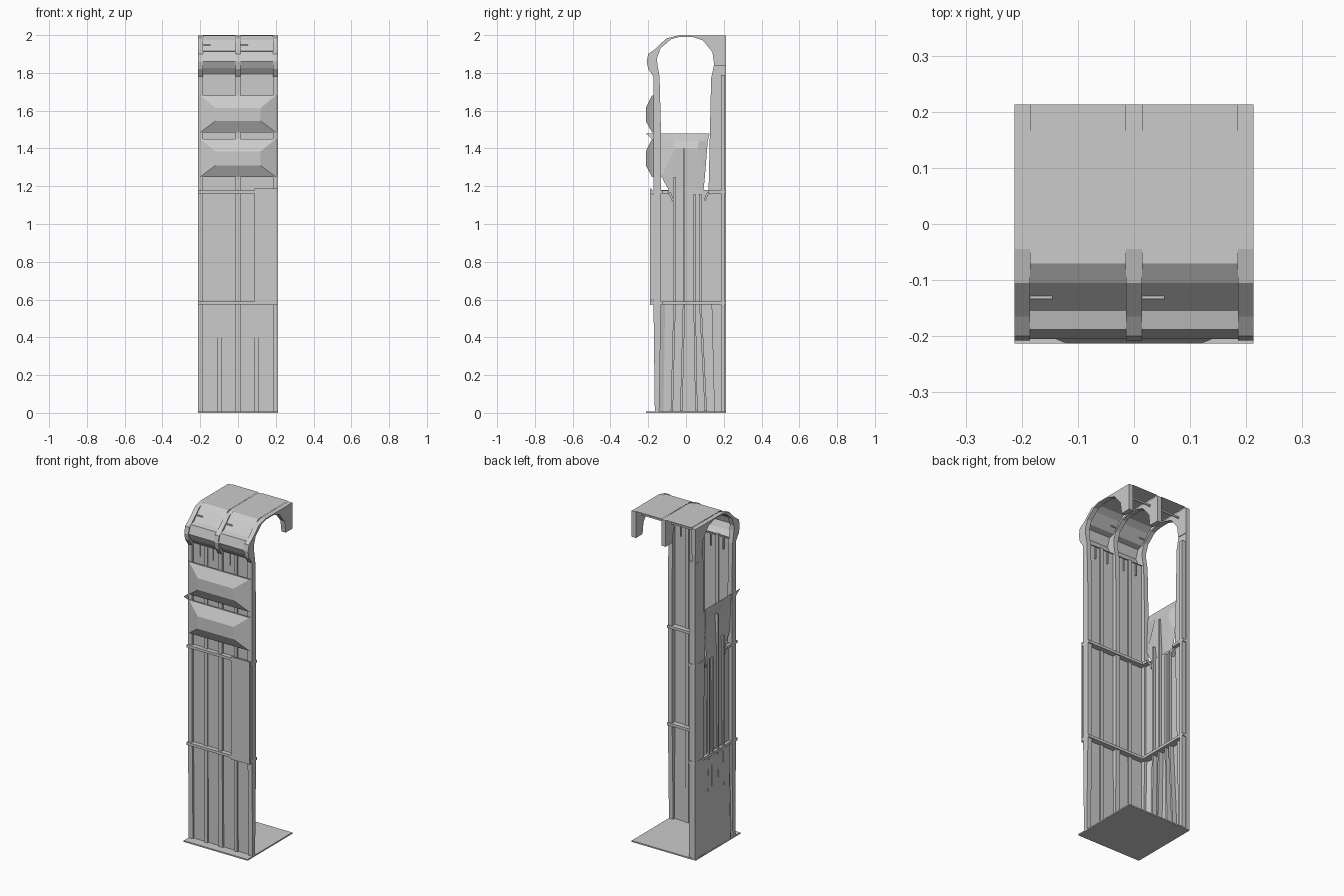
import bpy


def mesh(name, verts, faces):
    m = bpy.data.meshes.new(name)
    m.from_pydata(verts, [], faces)
    m.update()
    o = bpy.data.objects.new(name, m)
    bpy.context.collection.objects.link(o)
    return o


def box(name, x0, x1, y0, y1, z0, z1):
    v = [(x, y, z) for x in (x0, x1) for y in (y0, y1) for z in (z0, z1)]
    return mesh(name, v, [(0, 1, 3, 2), (4, 6, 7, 5), (0, 4, 5, 1),
                          (2, 3, 7, 6), (0, 2, 6, 4), (1, 5, 7, 3)])


def sheet(name, prof, x0, x1):
    """Open (y, z) profile swept along x."""
    n = len(prof)
    v = [(x, y, z) for x in (x0, x1) for y, z in prof]
    return mesh(name, v, [(i, i + 1, n + i + 1, n + i) for i in range(n - 1)])


def band(name, outer, inner, x0, x1):
    """Solid strip between two (y, z) lines of equal length, extruded along x."""
    n = len(outer)
    v = [(x, y, z) for x in (x0, x1) for line in (outer, inner) for y, z in line]
    f = []
    for i in range(n - 1):
        a, b, c, d = i, n + i, 2 * n + i, 3 * n + i
        f += [(a, b, b + 1, a + 1), (c, c + 1, d + 1, d),
              (a, a + 1, c + 1, c), (b, d, d + 1, b + 1)]
    for i in (0, n - 1):
        f.append((i, n + i, 3 * n + i, 2 * n + i))
    return mesh(name, v, f)


def loft(name, rows):
    """Skin between rows of points."""
    n = len(rows[0])
    v = [p for r in rows for p in r]
    return mesh(name, v, [(r * n + i, r * n + i + 1, (r + 1) * n + i + 1, (r + 1) * n + i)
                          for r in range(len(rows) - 1) for i in range(n - 1)])


# Base plate
box("base_plate", -0.213, 0.213, -0.213, 0.213, 0, 0.008)

# Arched ribs: front post, front bulge, arch, and hanging back leg
OUT = [(-0.165, 0), (-0.172, 0.58), (-0.172, 1.78), (-0.2, 1.82), (-0.208, 1.86),
       (-0.2, 1.9), (-0.165, 1.925), (-0.105, 1.982), (-0.045, 1.997), (0.04, 1.997),
       (0.213, 1.997), (0.213, 1.93), (0.213, 1.84)]
INN = [(-0.142, 0), (-0.132, 0.58), (-0.132, 1.48), (-0.14, 1.78), (-0.152, 1.85),
       (-0.153, 1.88), (-0.135, 1.93), (-0.08, 1.978), (-0.035, 1.99), (0.035, 1.99),
       (0.09, 1.972), (0.14, 1.91), (0.15, 1.84)]
for tag, cx in (("left", -0.199), ("middle", 0.0), ("right", 0.199)):
    band("arch_rib_" + tag, OUT, INN, cx - 0.014, cx + 0.014)

# Front wall panels, secondary strips and roof panels per bay
ROOF = [(0.213, 2.0), (-0.07, 1.998), (-0.105, 1.975), (-0.155, 1.92), (-0.188, 1.912),
        (-0.205, 1.86), (-0.188, 1.825), (-0.165, 1.795), (-0.15, 1.795)]
for tag, x0, x1 in (("left", -0.185, -0.014), ("right", 0.014, 0.185)):
    mid = (x0 + x1) / 2
    sheet("front_panel_" + tag, [(-0.155, 0), (-0.158, 0.58), (-0.158, 1.8)], x0, x1)
    box("front_strip_" + tag, mid - 0.011, mid + 0.011, -0.165, -0.15, 0, 1.8)
    sheet("roof_panel_" + tag, ROOF, x0, x1)
    for k in (0.25, 0.75):
        x = x0 + (x1 - x0) * k
        box("panel_hook_" + tag, x - 0.003, x + 0.003, -0.162, -0.15, 1.72, 1.79)
    box("roof_slit_" + tag, x0, x0 + 0.04, -0.134, -0.128, 1.945, 1.95)
box("roof_back_bar", -0.2, 0.2, 0.15, 0.156, 1.955, 1.965)

# Two faceted sign boxes on the front
for tag, z0, z1 in (("lower", 1.25, 1.45), ("upper", 1.485, 1.68)):
    v = [(-0.213, -0.172, z0), (0.213, -0.172, z0), (0.213, -0.172, z1), (-0.213, -0.172, z1),
         (-0.2, -0.18, z0), (0.2, -0.18, z0), (0.2, -0.18, z1), (-0.2, -0.18, z1),
         (-0.12, -0.213, z0 + 0.06), (0.12, -0.213, z0 + 0.06),
         (0.12, -0.213, z1 - 0.065), (-0.12, -0.213, z1 - 0.065)]
    f = [(3, 2, 1, 0), (8, 9, 10, 11)]
    for b in (0, 4):
        f += [(b + i, b + (i + 1) % 4, b + 4 + (i + 1) % 4, b + 4 + i) for i in range(4)]
    mesh("front_box_" + tag, v, f)

# Raised plate at the right of the middle storey
box("front_plate", 0.087, 0.211, -0.19, -0.182, 0.57, 1.188)
box("front_plate_backing", 0.09, 0.208, -0.182, -0.165, 0.6, 1.16)

# Storey ledges along the front and left side
for tag, z in (("lower", 0.575), ("upper", 1.162)):
    box("ledge_front_" + tag, -0.19, 0.213, -0.185, -0.125, z, z + 0.016)
    gaps = [(-0.185, 0.213)] if tag == "lower" else [(-0.185, -0.09), (0.12, 0.213)]
    for y0, y1 in gaps:
        box("ledge_side_" + tag, -0.213, -0.165, y0, y1, z, z + 0.016)
# Curved brackets beneath the upper side ledge
for s, y in ((1, -0.1), (-1, 0.13)):
    top = [(y, 1.178), (y + s * 0.02, 1.165), (y + s * 0.035, 1.13)]
    low = [(y, 1.162), (y + s * 0.013, 1.152), (y + s * 0.027, 1.12)]
    band("ledge_bracket", top, low, -0.205, -0.18)

# Left side: back column, lower wall, middle wall
band("back_column", [(0.213, 0), (0.213, 1.2), (0.213, 1.79), (0.213, 1.85)],
     [(0.15, 0), (0.12, 1.2), (0.133, 1.77), (0.15, 1.85)], -0.21, -0.188)
box("back_column_edge", -0.213, -0.165, 0.185, 0.207, 0, 1.79)
loft("side_wall_lower", [[(-0.19, -0.165, 0), (-0.212, -0.12, 0), (-0.212, 0.11, 0), (-0.2, 0.2, 0)],
                         [(-0.19, -0.165, 0.59), (-0.208, -0.11, 0.59),
                          (-0.208, 0.1, 0.59), (-0.2, 0.2, 0.59)]])
loft("side_wall_middle", [[(-0.195, -0.165, z), (-0.195, 0.135, z)] for z in (0.59, 1.18)])

# Flared funnel panel rising to a pointed top edge
loft("side_funnel", [
    [(-0.2, -0.075, 0.6), (-0.203, -0.03, 0.6), (-0.203, 0.04, 0.6), (-0.2, 0.085, 0.6)],
    [(-0.2, -0.075, 1.15), (-0.2, -0.03, 1.2), (-0.2, 0.04, 1.2), (-0.2, 0.09, 1.15)],
    [(-0.2, -0.13, 1.25), (-0.19, -0.06, 1.4), (-0.19, 0.06, 1.4), (-0.2, 0.1, 1.25)],
    [(-0.207, -0.165, 1.435), (-0.205, -0.07, 1.44), (-0.205, 0.07, 1.44), (-0.208, 0.115, 1.44)],
    [(-0.213, -0.213, 1.48), (-0.213, -0.07, 1.48), (-0.213, 0.06, 1.48), (-0.213, 0.125, 1.48)]])

# Slim uprights on the side wall, leaning outward toward the bottom
for y, yb, top in ((-0.06, -0.075, 1.25), (-0.01, -0.025, 1.4), (0.045, 0.055, 1.16), (0.075, 0.105, 1.16)):
    band("side_upright", [(yb - 0.006, 0.01), (y - 0.006, 0.6), (y - 0.006, top)],
         [(yb + 0.006, 0.01), (y + 0.006, 0.6), (y + 0.006, top)], -0.21, -0.182)
